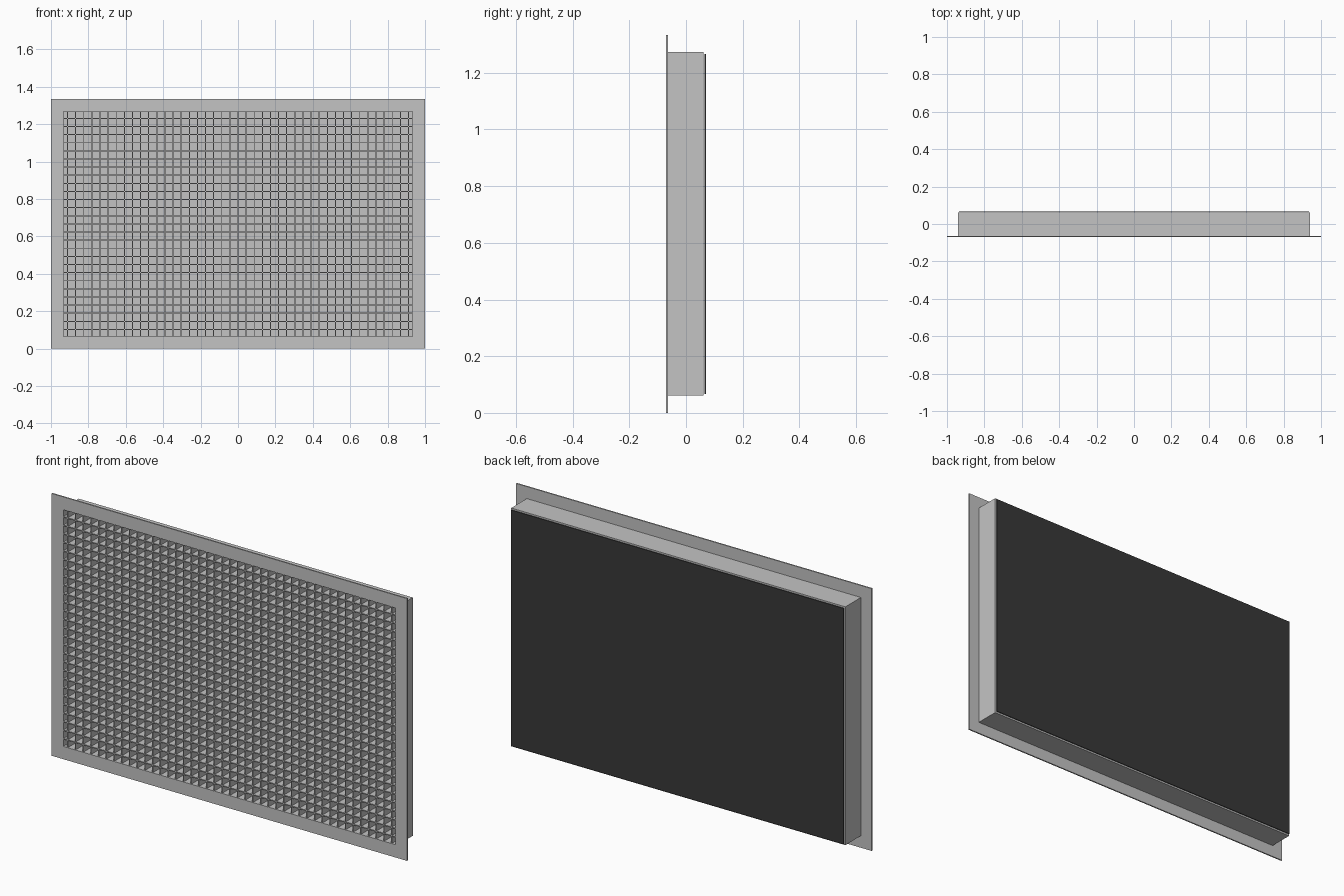
import bpy, bmesh
from mathutils import Vector

cube = bpy.data.objects.get("Cube")
if cube:
    bpy.data.objects.remove(cube, do_unlink=True)


def material(name, value):
    m = bpy.data.materials.new(name)
    m.use_nodes = True
    colour = (value, value, value, 1)
    m.diffuse_color = colour
    m.node_tree.nodes["Principled BSDF"].inputs["Base Color"].default_value = colour
    return m


GREY = material("grey metal", 0.55)
BLACK = material("black backing", 0.04)
MID_Z = 0.667


def finish(name, bm, mat):
    mesh = bpy.data.meshes.new(name)
    bmesh.ops.recalc_face_normals(bm, faces=bm.faces)
    bm.to_mesh(mesh)
    bm.free()
    mesh.materials.append(mat)
    obj = bpy.data.objects.new(name, mesh)
    bpy.context.collection.objects.link(obj)
    return obj


def box(name, half_x, half_z, y0, y1, mat, offset=(0, 0)):
    bm = bmesh.new()
    bmesh.ops.create_cube(bm, size=1)
    bmesh.ops.scale(bm, vec=(2 * half_x, y1 - y0, 2 * half_z), verts=bm.verts)
    centre = Vector((offset[0], (y0 + y1) / 2, MID_Z + offset[1]))
    bmesh.ops.translate(bm, vec=centre, verts=bm.verts)
    return finish(name, bm, mat)


def ring(name, outer, inner, y0, y1, mat):
    """Rectangular frame with an open middle."""
    bm = bmesh.new()
    corners = ((-1, -1), (1, -1), (1, 1), (-1, 1))
    loops = [[bm.verts.new((sx * hx, y, MID_Z + sz * hz)) for sx, sz in corners]
             for (hx, hz), y in ((outer, y0), (outer, y1), (inner, y1), (inner, y0))]
    for a, b in zip(loops, loops[1:] + loops[:1]):
        for i in range(4):
            j = (i + 1) % 4
            bm.faces.new((a[i], a[j], b[j], b[i]))
    return finish(name, bm, mat)


def repeat(obj, count, step):
    mod = obj.modifiers.new("repeat", "ARRAY")
    mod.count = count
    mod.use_relative_offset = False
    mod.use_constant_offset = True
    mod.constant_offset_displace = step


OPENING = (0.934, 0.602)
DUCT = (0.94, 0.606)

# Front flange and the shallow duct behind it
ring("front_flange", (1, MID_Z), OPENING, -0.07, -0.063, GREY)
ring("duct_walls", DUCT, OPENING, -0.063, 0.062, GREY)
box("duct_back", *OPENING, 0.058, 0.062, GREY)

# Egg-crate core of crossing fins
PITCH, FIN, FRONT, REAR = 0.0434, 0.0025, -0.068, 0.0
upright = box("upright_fins", FIN, OPENING[1], FRONT, REAR, GREY, (-21 * PITCH, 0))
repeat(upright, 43, (PITCH, 0, 0))
level = box("level_fins", OPENING[0], FIN, FRONT, REAR, GREY, (0, -13 * PITCH))
repeat(level, 27, (0, 0, PITCH))

# Thin dark panel set just off the back
box("backing_panel", 0.936, 0.6, 0.066, 0.07, BLACK)
